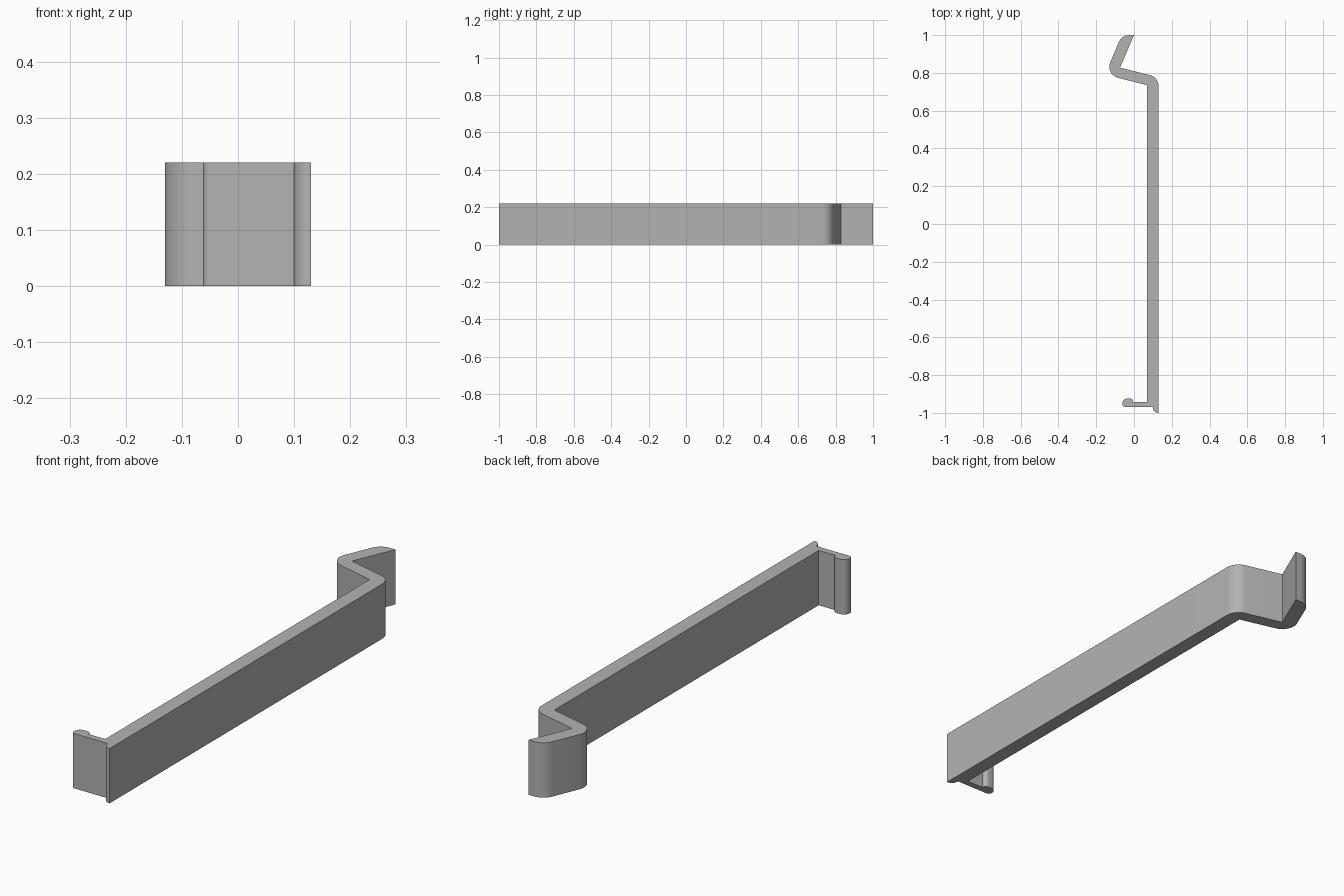
import bpy, bmesh, math
from mathutils import Vector

cube = bpy.data.objects.get("Cube")
if cube:
    bpy.data.objects.remove(cube, do_unlink=True)

HEIGHT = 0.22

# Profile corners seen from above: x, y, rounding radius
PROFILE = [
    (0.13, -1.0, 0), (0.13, 0.777, 0.06),            # outer face of the bar
    (-0.074, 0.828, 0), (0.0, 1.0, 0),               # inside of the hook
    (-0.065, 1.0, 0.06), (-0.153, 0.791, 0.06),      # outside of the hook
    (0.07, 0.735, 0), (0.07, -0.942, 0),             # inner face of the bar
    (-0.005, -0.942, 0), (-0.007, -0.924, 0.016),    # lip and its bead
    (-0.062, -0.924, 0.026), (-0.062, -0.968, 0.014),
    (0.10, -0.968, 0), (0.10, -1.0, 0.029),          # rounded foot
]


def rounded(profile, steps=10):
    """Replace each corner that has a radius by an arc."""
    points = []
    for i, (x, y, r) in enumerate(profile):
        p = Vector((x, y))
        if not r:
            points.append(p)
            continue
        a = (Vector(profile[i - 1][:2]) - p).normalized()
        b = (Vector(profile[(i + 1) % len(profile)][:2]) - p).normalized()
        half = a.angle(b) / 2
        centre = p + (a + b).normalized() * r / math.sin(half)
        start = p + a * r / math.tan(half) - centre
        end = p + b * r / math.tan(half) - centre
        sweep = start.angle(end)
        for k in range(steps + 1):
            t = k / steps
            points.append(centre + (start * math.sin((1 - t) * sweep)
                                    + end * math.sin(t * sweep)) / math.sin(sweep))
    return points


# Plain grey material
grey = bpy.data.materials.new("plain grey")
grey.use_nodes = True
colour = (0.45, 0.45, 0.45, 1)
grey.diffuse_color = colour
grey.node_tree.nodes["Principled BSDF"].inputs["Base Color"].default_value = colour

# Clip strip: one profile extruded upwards
bm = bmesh.new()
base = bm.faces.new([bm.verts.new((p.x, p.y, 0)) for p in rounded(PROFILE)])
top = bmesh.ops.extrude_face_region(bm, geom=[base], use_keep_orig=True)
bmesh.ops.translate(bm, vec=(0, 0, HEIGHT),
                    verts=[v for v in top["geom"] if isinstance(v, bmesh.types.BMVert)])
bmesh.ops.recalc_face_normals(bm, faces=bm.faces)
mesh = bpy.data.meshes.new("clip_strip")
bm.to_mesh(mesh)
bm.free()
mesh.materials.append(grey)
clip = bpy.data.objects.new("clip_strip", mesh)
bpy.context.collection.objects.link(clip)

# Smooth the rounded corners, keep the edges sharp
bpy.context.view_layer.objects.active = clip
clip.select_set(True)
bpy.ops.object.shade_smooth_by_angle(angle=math.radians(30))
